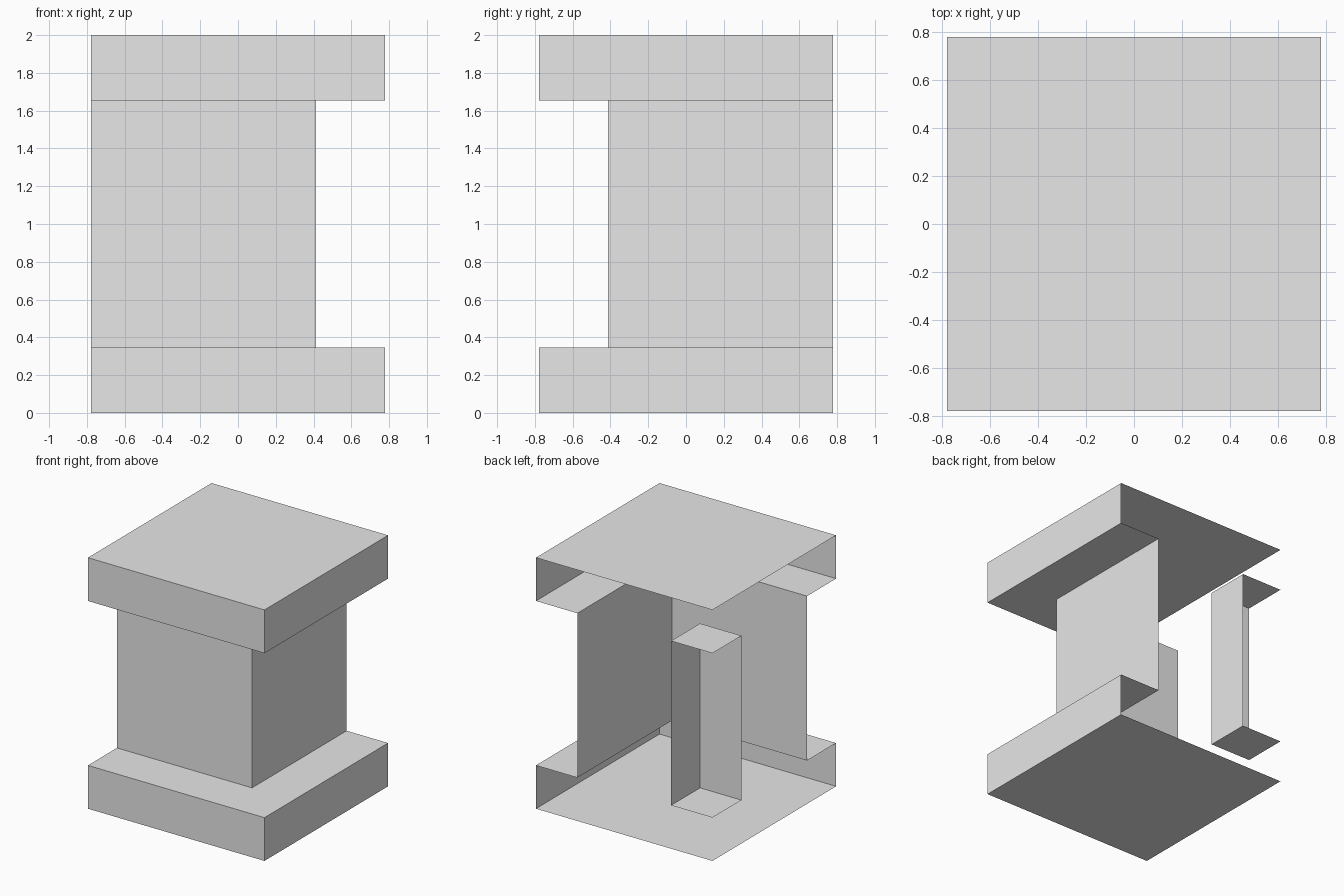
import bpy
import bmesh

cube = bpy.data.objects.get("Cube")
if cube:
    bpy.data.objects.remove(cube, do_unlink=True)

HALF = 0.778              # half width of the slabs
WALL = 0.413              # distance of the shaft walls from the centre
TOP = 2.0
SHAFT_TOP = 1.655
SHAFT_BOTTOM = 0.345

grey = bpy.data.materials.new("light_grey")
grey.use_nodes = True
colour = (0.8, 0.8, 0.8, 1.0)
grey.diffuse_color = colour
grey.node_tree.nodes["Principled BSDF"].inputs["Base Color"].default_value = colour


def corner_part(name, profile, lid=False, floor=False):
    """Sweep an (offset, height) profile, top to bottom, around the front
    corner, leaving the back and the -x side open."""
    bm = bmesh.new()
    rows = [[bm.verts.new(p) for p in ((-HALF, -o, z), (o, -o, z), (o, HALF, z))]
            for o, z in profile]
    for upper, lower in zip(rows, rows[1:]):
        for i in range(2):
            bm.faces.new((upper[i], lower[i], lower[i + 1], upper[i + 1]))
    # flat ends, completed at the open back corner
    if lid:
        bm.faces.new(rows[0] + [bm.verts.new((-HALF, HALF, profile[0][1]))])
    if floor:
        end = rows[-1] + [bm.verts.new((-HALF, HALF, profile[-1][1]))]
        bm.faces.new(end[::-1])
    mesh = bpy.data.meshes.new(name)
    bm.to_mesh(mesh)
    bm.free()
    mesh.materials.append(grey)
    obj = bpy.data.objects.new(name, mesh)
    bpy.context.collection.objects.link(obj)
    return obj


# Top slab with its underside ledge
corner_part("top_slab", [(HALF, TOP), (HALF, SHAFT_TOP), (WALL, SHAFT_TOP)], lid=True)

# Two walls of the shaft
corner_part("shaft_walls", [(WALL, SHAFT_TOP), (WALL, SHAFT_BOTTOM)])

# Bottom slab with its upper ledge
corner_part("bottom_slab", [(WALL, SHAFT_BOTTOM), (HALF, SHAFT_BOTTOM), (HALF, 0)], floor=True)

# Small post in the open back corner
corner_part("corner_post", [(-WALL, SHAFT_TOP), (-WALL, SHAFT_BOTTOM)], lid=True, floor=True)
